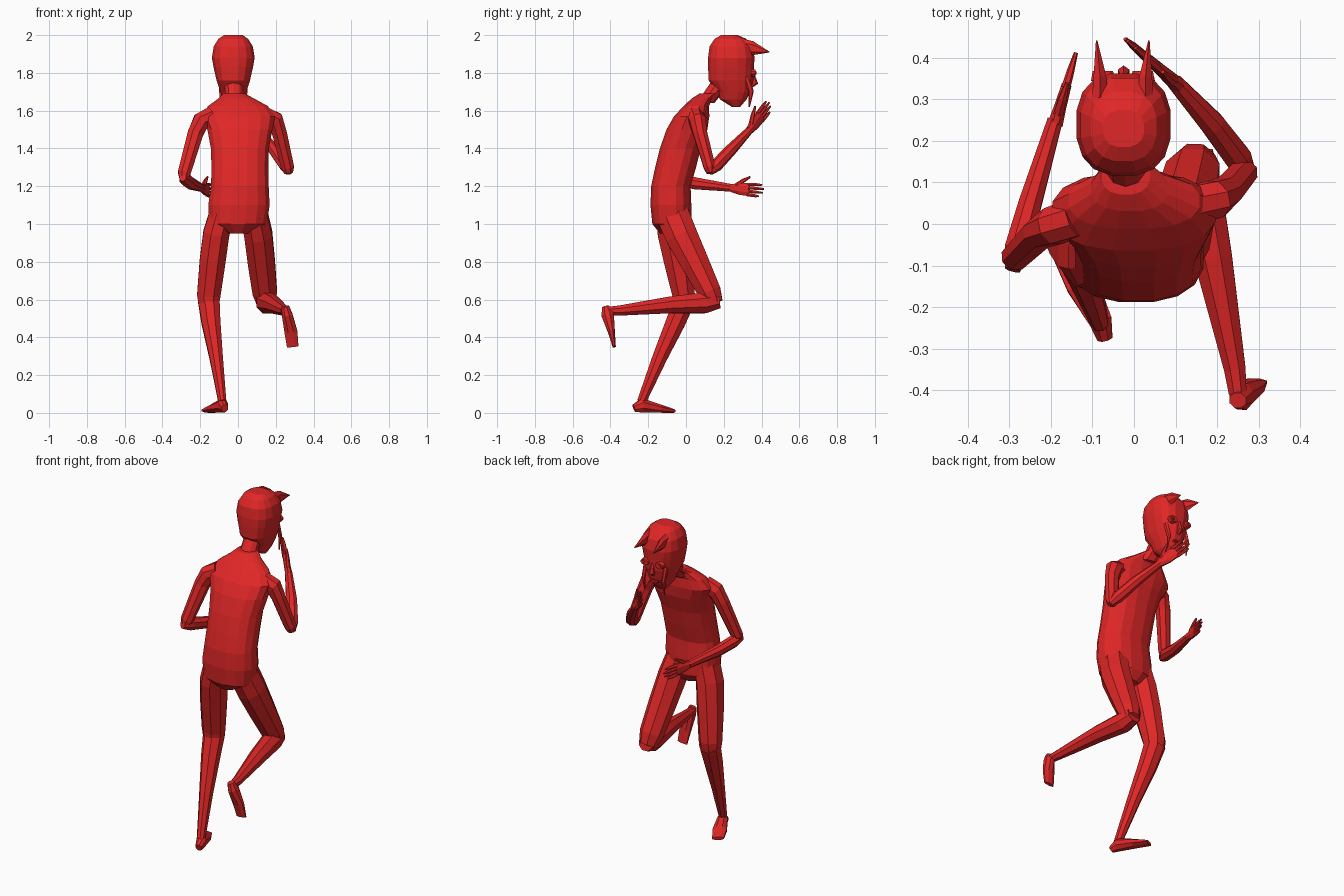
import bpy, bmesh, math
from mathutils import Vector

red = bpy.data.materials.new("bright red")
red.diffuse_color = (0.75, 0.02, 0.02, 1)


def loft(name, pts, side=(1, 0, 0), n=8, level=False, power=1.0):
    """Skin elliptical rings (x, y, z, radius along side, other radius)."""
    bm = bmesh.new()
    c = [Vector(p[:3]) for p in pts]
    rings = []
    for i, p in enumerate(pts):
        a, b = c[max(i - 1, 0)], c[min(i + 1, len(c) - 1)]
        t = Vector((0, 0, 1)) if level else (b - a).normalized()
        u = Vector(side)
        u = (u - t * u.dot(t)).normalized()
        v = t.cross(u)
        ring = []
        for k in range(n):
            ang = 2 * math.pi * (k + 0.5) / n
            co, si = math.cos(ang), math.sin(ang)
            co = math.copysign(abs(co) ** power, co)
            si = math.copysign(abs(si) ** power, si)
            ring.append(bm.verts.new(c[i] + u * co * p[3] + v * si * p[4]))
        rings.append(ring)
    for r, s in zip(rings, rings[1:]):
        for k in range(n):
            bm.faces.new((r[k], r[(k + 1) % n], s[(k + 1) % n], s[k]))
    bm.faces.new(rings[0][::-1])
    bm.faces.new(rings[-1])
    bmesh.ops.recalc_face_normals(bm, faces=bm.faces)
    me = bpy.data.meshes.new(name)
    bm.to_mesh(me)
    bm.free()
    me.materials.append(red)
    ob = bpy.data.objects.new(name, me)
    bpy.context.collection.objects.link(ob)
    return ob


def hand(name, wrist, tip, up=(0, 0, 1)):
    """Flat palm, four fingers and a raised thumb."""
    w, t = Vector(wrist), Vector(tip)
    d = t - w
    up = Vector(up)
    up = (up - d * up.dot(d) / d.length_squared).normalized()
    palm = [(0, .022, .02), (.25, .034, .016), (.55, .037, .013)]
    loft(name + "_palm", [(*(w + d * f), a, b) for f, a, b in palm], up, 8)
    for i, reach in enumerate((.86, .97, 1.0, .93)):
        off = up * (i - 1.5) * .018
        loft(f"{name}_finger_{i + 1}",
             [(*(w + d * .5 + off), .010, .011),
              (*(w + d * .75 + off * 1.1), .009, .009),
              (*(w + d * reach + off * 1.15), .005, .005)], up, 6)
    loft(name + "_thumb",
         [(*(w + d * .15 + up * .015), .014, .014),
          (*(w + d * .35 + up * .045), .011, .011),
          (*(w + d * .55 + up * .068), .005, .005)], (1, 0, 0), 6)


# Torso, leaning forward
loft("torso", [
    (0, -.07, .95, .06, .07), (0, -.075, 1.0, .155, .105),
    (.005, -.08, 1.1, .165, .11), (.01, -.08, 1.2, .155, .106),
    (.01, -.055, 1.3, .153, .11), (.01, -.03, 1.4, .156, .11),
    (.01, .005, 1.5, .175, .11), (0, .03, 1.57, .2, .095),
    (0, .055, 1.625, .16, .068), (-.01, .085, 1.665, .095, .055),
    (-.02, .12, 1.69, .06, .05)], n=16, level=True, power=.85)
loft("neck", [(-.015, .1, 1.64, .07, .05), (-.02, .14, 1.69, .05, .05),
              (-.025, .2, 1.77, .05, .055)], n=10, level=True)

# Head
loft("head", [(-.025, y, z, a, b) for y, z, a, b in (
    (.265, 1.62, .028, .022), (.25, 1.66, .055, .072), (.253, 1.7, .07, .09),
    (.238, 1.76, .09, .12), (.238, 1.83, .106, .123), (.24, 1.88, .115, .125),
    (.238, 1.94, .105, .115), (.235, 1.98, .08, .085),
    (.23, 2.0, .05, .045))], n=16, level=True, power=.8)

# Horns, eyes and hanging strands, one on each side of the face
for label, s in (("left", -1), ("right", 1)):
    x = -.027 + s * .055
    loft(label + "_horn", [(x, .30, 1.935, .022, .045), (x, .35, 1.93, .018, .038),
                           (x + s * .008, .442, 1.91, .002, .002)], n=6)
    eye = [(-.027 + s * .048, .345, 1.80, .030, .022),
           (-.027 + s * .048, .368, 1.80, .026, .018)]
    loft(label + "_eye", eye, n=10)
    loft(label + "_pupil", [(x, .36, 1.8, .011, .011), (x, .374, 1.8, .009, .009)], n=8)
    x = -.025 + s * .066
    loft(label + "_strand", [(x, .32, 1.78, .012, .016), (x, .345, 1.70, .010, .014),
                             (x, .335, 1.62, .002, .003)], n=6)

# Nose and mouth
loft("nose", [(-.025, .352, 1.80, .008, .008), (-.025, .362, 1.745, .016, .02),
              (-.025, .345, 1.73, .01, .01)], n=6)
loft("mouth", [(-.025, .32, 1.685, .03, .009), (-.025, .348, 1.685, .024, .006)], n=8)

# Arms: one held low and forward, one raised across the face
loft("left_upper_arm", [(-.14, .015, 1.57, .05, .055), (-.195, -.005, 1.545, .048, .05),
                        (-.225, -.02, 1.48, .04, .045), (-.285, -.08, 1.27, .033, .037),
                        (-.288, -.09, 1.245, .022, .025)], (0, 1, 0))
loft("left_forearm", [(-.293, -.11, 1.25, .02, .025), (-.28, -.06, 1.24, .034, .037),
                      (-.25, .05, 1.215, .03, .034), (-.19, .25, 1.19, .02, .021)])
hand("left_hand", (-.19, .24, 1.19), (-.14, .412, 1.175))
loft("right_upper_arm", [(.14, .045, 1.57, .05, .055), (.195, .06, 1.55, .048, .05),
                         (.22, .075, 1.48, .04, .042), (.263, .125, 1.3, .033, .037),
                         (.268, .13, 1.27, .022, .025)], (0, 1, 0))
loft("right_forearm", [(.272, .125, 1.275, .02, .022), (.25, .16, 1.31, .034, .035),
                       (.19, .24, 1.395, .031, .032), (.1, .34, 1.5, .02, .021)], (0, 0, 1))
hand("right_hand", (.105, .335, 1.495), (-.02, .445, 1.635))

# Standing leg
loft("left_thigh", [(-.085, -.075, 1.06, .07, .09), (-.115, -.065, .95, .075, .092),
                    (-.135, -.04, .8, .074, .082), (-.155, -.012, .62, .067, .064),
                    (-.155, -.015, .56, .056, .055)])
loft("left_shin", [(-.155, -.005, .6, .062, .06), (-.143, -.055, .48, .054, .056),
                   (-.115, -.14, .29, .038, .042), (-.083, -.235, .06, .023, .026)])
loft("left_foot", [(-.07, -.275, .024, .02, .022), (-.08, -.235, .04, .03, .04),
                   (-.125, -.145, .024, .042, .024), (-.165, -.07, .011, .035, .011)])

# Kicked-back leg
loft("right_thigh", [(.085, -.075, 1.06, .075, .095), (.108, -.025, .94, .08, .092),
                     (.125, .05, .79, .077, .08), (.142, .125, .64, .07, .066),
                     (.148, .15, .58, .052, .05)])
loft("right_shin", [(.148, .175, .595, .045, .045), (.153, .1, .583, .06, .06),
                    (.19, -.08, .572, .05, .048), (.243, -.35, .542, .028, .029),
                    (.25, -.41, .54, .023, .024)])
loft("right_foot", [(.25, -.425, .562, .022, .02), (.26, -.415, .52, .03, .036),
                    (.28, -.395, .43, .037, .02), (.29, -.38, .35, .033, .009)])
